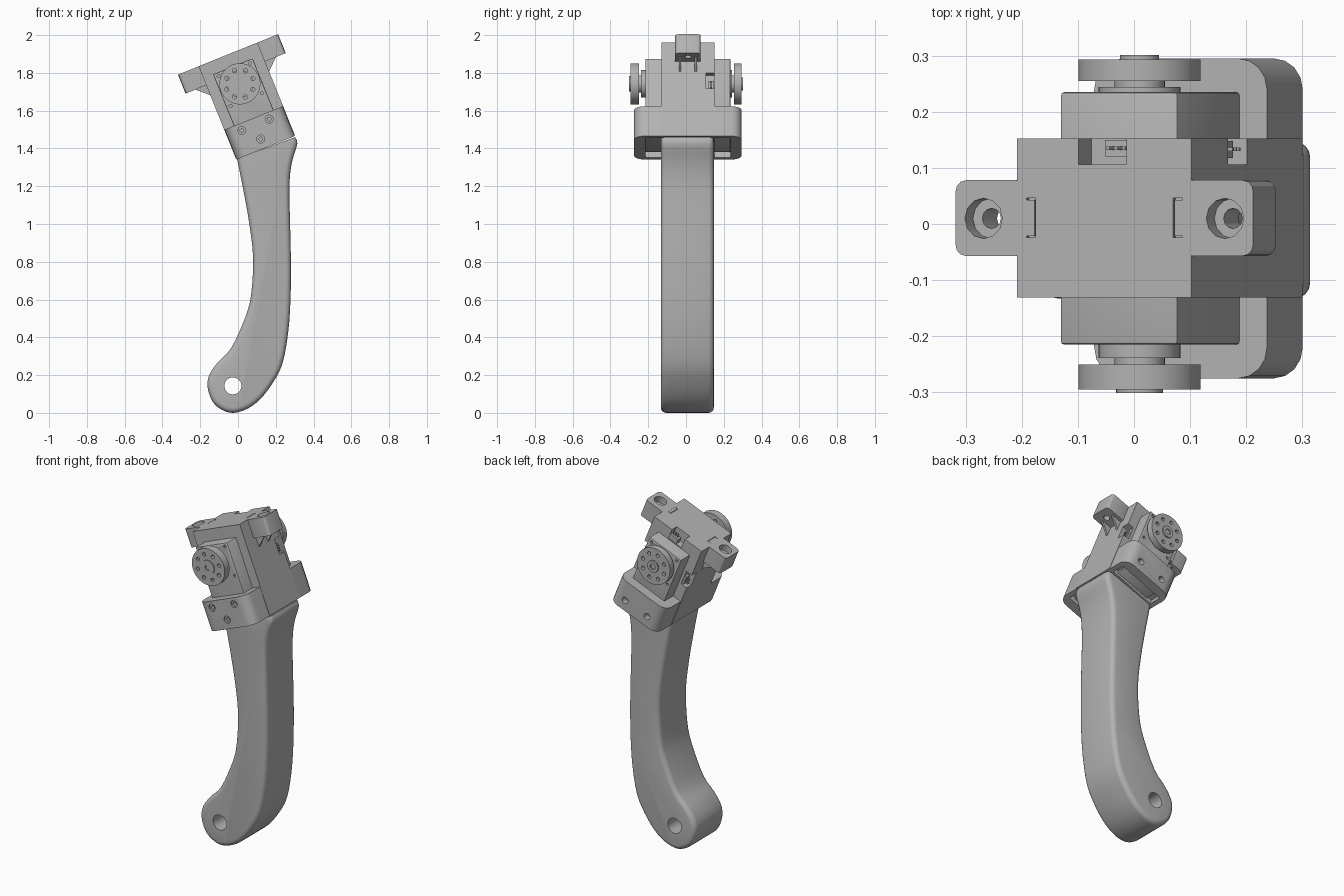
import bpy, bmesh, math
from mathutils import Matrix, Vector

cube = bpy.data.objects.get("Cube")
if cube:
    bpy.data.objects.remove(cube, do_unlink=True)

grey = bpy.data.materials.new("plain_grey")
grey.use_nodes = True
GREY = (0.45, 0.45, 0.45, 1)
grey.diffuse_color = GREY
grey.node_tree.nodes["Principled BSDF"].inputs["Base Color"].default_value = GREY

# The head is modelled upright around the motor axis, then tilted into place
TILT = Matrix.Translation((0.01, 0, 1.742)) @ Matrix.Rotation(math.radians(-22), 4, 'Y')


def make(name, bm, matrix=TILT):
    bmesh.ops.recalc_face_normals(bm, faces=bm.faces)
    mesh = bpy.data.meshes.new(name)
    bm.to_mesh(mesh)
    bm.free()
    mesh.transform(matrix)
    mesh.materials.append(grey)
    mesh.shade_smooth()
    mesh.set_sharp_from_angle(angle=math.radians(30))
    obj = bpy.data.objects.new(name, mesh)
    bpy.context.scene.collection.objects.link(obj)
    return obj


def box(name, x, y, z, bevel=0, axis=None, segments=3):
    """Box between (min, max) pairs; edges along one axis can be rounded."""
    bm = bmesh.new()
    bmesh.ops.create_cube(bm, size=1)
    for v in bm.verts:
        v.co = Vector([r[0] if c < 0 else r[1] for r, c in zip((x, y, z), v.co)])
    if bevel:
        edges = [e for e in bm.edges if axis is None
                 or abs((e.verts[0].co - e.verts[1].co).normalized()[axis]) > 0.9]
        bmesh.ops.bevel(bm, geom=edges, offset=bevel, segments=segments,
                        profile=0.5, affect='EDGES')
    return make(name, bm)


def rod(name, x, z, y0, y1, radius, sides=32, along='Y', matrix=TILT):
    """Cylinder along y (or, standing up, along z with x and z as its x and y)."""
    bm = bmesh.new()
    bmesh.ops.create_cone(bm, cap_ends=True, segments=sides, radius1=radius,
                          radius2=radius, depth=y1 - y0)
    mid = (y0 + y1) / 2
    if along == 'Y':
        place = Matrix.Translation((x, mid, z)) @ Matrix.Rotation(math.pi / 2, 4, 'X')
    else:
        place = Matrix.Translation((x, z, mid))
    bm.transform(place)
    return make(name, bm, matrix)


def cut(obj, cutters):
    """Subtract the cutters, keep the result and drop the helpers."""
    for c in cutters:
        c.hide_render = True
        mod = obj.modifiers.new("cut", 'BOOLEAN')
        mod.operation, mod.solver, mod.object = 'DIFFERENCE', 'EXACT', c
    graph = bpy.context.evaluated_depsgraph_get()
    mesh = bpy.data.meshes.new_from_object(obj.evaluated_get(graph))
    obj.modifiers.clear()
    obj.data = mesh
    mesh.set_sharp_from_angle(angle=math.radians(30))
    for c in cutters:
        bpy.data.objects.remove(c, do_unlink=True)


# Curved leg: smooth outline, extruded, with rounded rims
outline = [(-.005, 1.345), (.0, 1.32), (.03, 1.17), (.06, 1.0), (.08, .82), (.07, .63),
           (.04, .51), (-.035, .345), (-.105, .27), (-.15, .205), (-.162, .14),
           (-.135, .06), (-.085, .016), (-.025, .0), (.05, .022), (.12, .075),
           (.185, .16), (.235, .26), (.265, .42), (.278, .6), (.28, .81), (.275, 1.03),
           (.272, 1.16), (.276, 1.265), (.29, 1.345), (.314, 1.425), (.302, 1.46)]


def smooth_path(points, steps):
    pts = [Vector(p) for p in points]
    pts = [pts[0]] + pts + [pts[-1]]
    path = []
    for a, b, c, d in zip(pts, pts[1:], pts[2:], pts[3:]):
        for i in range(steps):
            t = i / steps
            path.append(0.5 * (2 * b + (c - a) * t + (2 * a - 5 * b + 4 * c - d) * t ** 2
                               + (3 * b - a - 3 * c + d) * t ** 3))
    return path + [pts[-1]]


bm = bmesh.new()
Y0, Y1 = -.133, .147
face = bm.faces.new([bm.verts.new((p.x, Y0, p.y)) for p in smooth_path(outline, 3)])
side = bmesh.ops.extrude_face_region(bm, geom=[face])
bmesh.ops.translate(bm, vec=(0, Y1 - Y0, 0),
                    verts=[g for g in side["geom"] if isinstance(g, bmesh.types.BMVert)])
rims = [e for e in bm.edges if abs(e.verts[0].co.y - e.verts[1].co.y) < 0.01
        and e.calc_length() < 0.25]
bmesh.ops.bevel(bm, geom=rims, offset=0.028, segments=4, profile=0.5, affect='EDGES')
leg = make("leg", bm, Matrix.Identity(4))
cut(leg, [rod("foot_hole", -.027, .143, -.3, .3, .045, matrix=Matrix.Identity(4))])

# Clamp bracket with a shallow recess below and screw holes on both sides
bracket = box("bracket", (-.166, .166), (-.275, .295), (-.365, -.195), .055, 2, 4)
holes = [box("recess", (-.14, .14), (-.215, .235), (-.4, -.334))]
for u, w in ((-.083, -.233), (.074, -.231), (-.007, -.312)):
    holes += [rod("bore", u, w, -.3, -.265, .021, 20), rod("bore", u, w, -.3, -.245, .01, 12)]
for u in (-.078, .078):
    holes.append(rod("bore", u, -.305, .26, .32, .019, 20))
cut(bracket, holes)

# Motor: narrow centre block and wide cross block
centre = box("motor_centre", (-.168, .168), (-.131, .152), (-.36, .168))
notches = [box("top_notch", (-.05, .043), (.106, .2), (.105, .2))]
for s in (-1, 1):
    a, b = sorted((s * .13, s * .2))
    notches.append(box("side_notch", (a, b), (.106, .2), (-.095, -.005)))
    a, b = sorted((s * .132, s * .163))
    notches.append(box("top_slot", (a, b), (-.024, .046), (.155, .2)))
cut(centre, notches)
for s in (-1, 1):
    a, b = sorted((s * .135, s * .16))
    box("slot_plug", (a, b), (-.021, .043), (.15, .167))

wide = box("motor_cross_block", (-.113, .113), (-.215, .235), (-.345, .1), .006, None, 2)
cut(wide, [rod("screw_hole", u, w, y - .012, y + .012, .008, 12)
           for u in (-.09, .09) for w in (-.09, .08) for y in (-.215, .235)])

# Connectors with pins
box("top_connector", (-.012, .043), (.12, .15), (.1, .135))
for i in range(3):
    u = 0 + i * .015
    box("top_pin", (u, u + .006), (.132, .138), (.13, .158))
for s in (-1, 1):
    a, b = sorted((s * .12, s * .142))
    box("side_connector", (a, b), (.118, .148), (-.09, -.04))
    for i in range(3):
        a, b = sorted((s * .14, s * .16))
        box("side_pin", (a, b), (.13, .136), (-.083 + i * .015, -.077 + i * .015))

# Mounting ears with counterbored holes and stiffening ribs
for s in (-1, 1):
    a, b = sorted((s * .15, s * .286))
    ear = box("mounting_ear", (a, b), (-.057, .078), (.06, .168), .02, 2)
    cut(ear, [rod("counterbore", s * .232, .01, .13, .2, .036, 12, 'Z'),
              rod("ear_hole", s * .232, .01, .0, .2, .018, 12, 'Z')])
    for y in (-.032, .052):
        bm = bmesh.new()
        tri = [(s * .16, .065), (s * .235, .065), (s * .16, -.005)]
        f = bm.faces.new([bm.verts.new((u, y - .006, w)) for u, w in tri])
        g = bmesh.ops.extrude_face_region(bm, geom=[f])
        bmesh.ops.translate(bm, vec=(0, .012, 0),
                            verts=[v for v in g["geom"] if isinstance(v, bmesh.types.BMVert)])
        make("ear_rib", bm)

# Output discs with hubs, shafts and a ring of eight holes
for label, s, face_y, near, far, shaft in (("front", -1, .215, .25, .295, .042),
                                           ("back", 1, .235, .255, .293, .035)):
    def span(a, b):
        return sorted((s * a, s * b))
    rod(label + "_hub", 0, 0, *span(face_y - .01, near - .011), .073)
    rod(label + "_shaft", 0, 0, *span(face_y, near + .01), .045)
    disc = rod(label + "_disc", 0, 0, *span(near, far), .109, 40)
    ring = [2 * math.pi * i / 8 for i in range(8)]
    cut(disc, [rod("disc_hole", .075 * math.cos(t), .075 * math.sin(t),
                   *span(near - .02, far + .02), .011, 12) for t in ring])
    boss = rod(label + "_boss", 0, 0, *span(far - .01, .301), shaft, 24)
    cut(boss, [rod("boss_hole", 0, 0, *span(.286, .32), .017, 16)])
